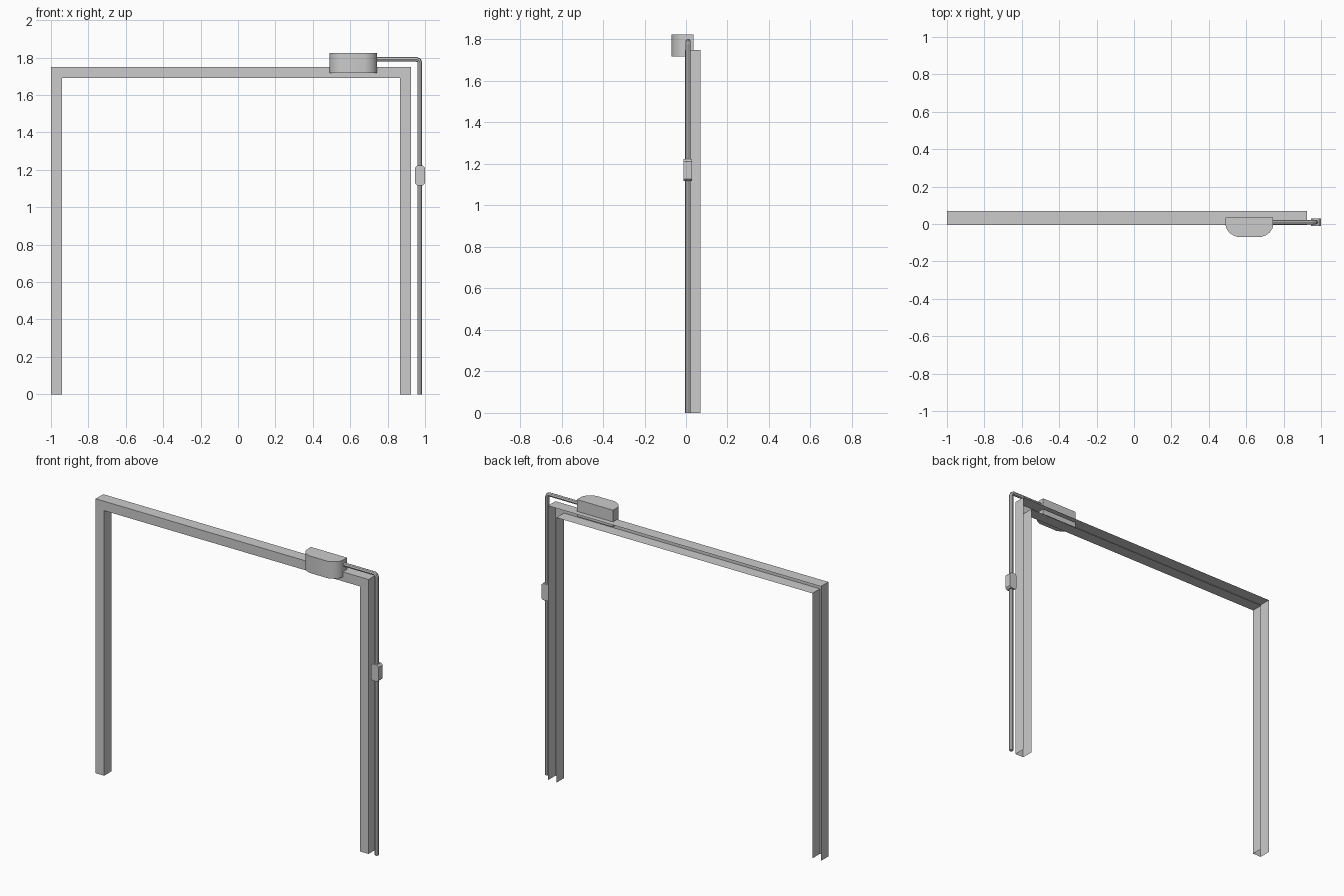
import bpy, bmesh
from mathutils import Vector

if "Cube" in bpy.data.objects:
    bpy.data.objects.remove(bpy.data.objects["Cube"])


def make_object(name, bm):
    mesh = bpy.data.meshes.new(name)
    bm.to_mesh(mesh)
    bm.free()
    obj = bpy.data.objects.new(name, mesh)
    bpy.context.collection.objects.link(obj)
    return obj


def prism(name, profile, offset):
    """Closed solid: a 3D profile swept along an offset."""
    bm = bmesh.new()
    face = bm.faces.new([bm.verts.new(p) for p in profile])
    top = bmesh.ops.extrude_face_region(bm, geom=[face], use_keep_orig=True)["geom"]
    bmesh.ops.translate(bm, vec=Vector(offset),
                        verts=[g for g in top if isinstance(g, bmesh.types.BMVert)])
    bmesh.ops.recalc_face_normals(bm, faces=bm.faces)
    return make_object(name, bm)


# Door frame: sheet channel, open at the back and at the feet
LEFT, RIGHT, TOP, WIDTH = -1.0, 0.925, 1.75, 0.06
FRONT, BACK = -0.006, 0.07
bm = bmesh.new()


def frame_path(inset, y):
    l, r, t = LEFT + inset, RIGHT - inset, TOP - inset
    return [bm.verts.new((x, y, z)) for x, z in ((l, 0), (l, t), (r, t), (r, 0))]


rows = [frame_path(0, BACK), frame_path(0, FRONT),
        frame_path(WIDTH, FRONT), frame_path(WIDTH, BACK)]
for a, b in zip(rows, rows[1:]):
    for i in range(3):
        bm.faces.new((a[i], a[i + 1], b[i + 1], b[i]))
bmesh.ops.recalc_face_normals(bm, faces=bm.faces)
make_object("door_frame", bm)

# Motor housing: flat back, rounded front corners
cx = 0.617
half = [(0.127, 0.036), (0.127, -0.008), (0.122, -0.026), (0.108, -0.046),
        (0.088, -0.060), (0.064, -0.069)]
outline = [(cx + x, y) for x, y in half] + [(cx - x, y) for x, y in reversed(half)]
housing = prism("motor_housing", [(x, y, 1.717) for x, y in outline], (0, 0, 0.108))
bpy.context.view_layer.objects.active = housing
housing.select_set(True)
bpy.ops.object.shade_smooth_by_angle(angle=0.6)

# Cable conduit: runs out of the housing and down to the floor
curve = bpy.data.curves.new("conduit", "CURVE")
curve.dimensions = "3D"
curve.bevel_depth = 0.0125
curve.bevel_resolution = 2
curve.use_fill_caps = True
path = [(0.735, 1.791), (0.955, 1.791), (0.967, 1.786), (0.972, 1.774), (0.972, 0)]
spline = curve.splines.new("POLY")
spline.points.add(len(path) - 1)
for point, (x, z) in zip(spline.points, path):
    point.co = (x, 0.01, z, 1)
spline.use_smooth = False
conduit = bpy.data.objects.new("conduit", curve)
bpy.context.collection.objects.link(conduit)

# Switch box on the conduit, with chamfered corners
w, h, c = 0.027, 0.053, 0.011
corners = [(w, h - c), (w - c, h), (c - w, h), (-w, h - c),
           (-w, c - h), (c - w, -h), (w - c, -h), (w, c - h)]
prism("switch_box", [(0.973 + x, -0.012, 1.17 + z) for x, z in corners], (0, 0.042, 0))
